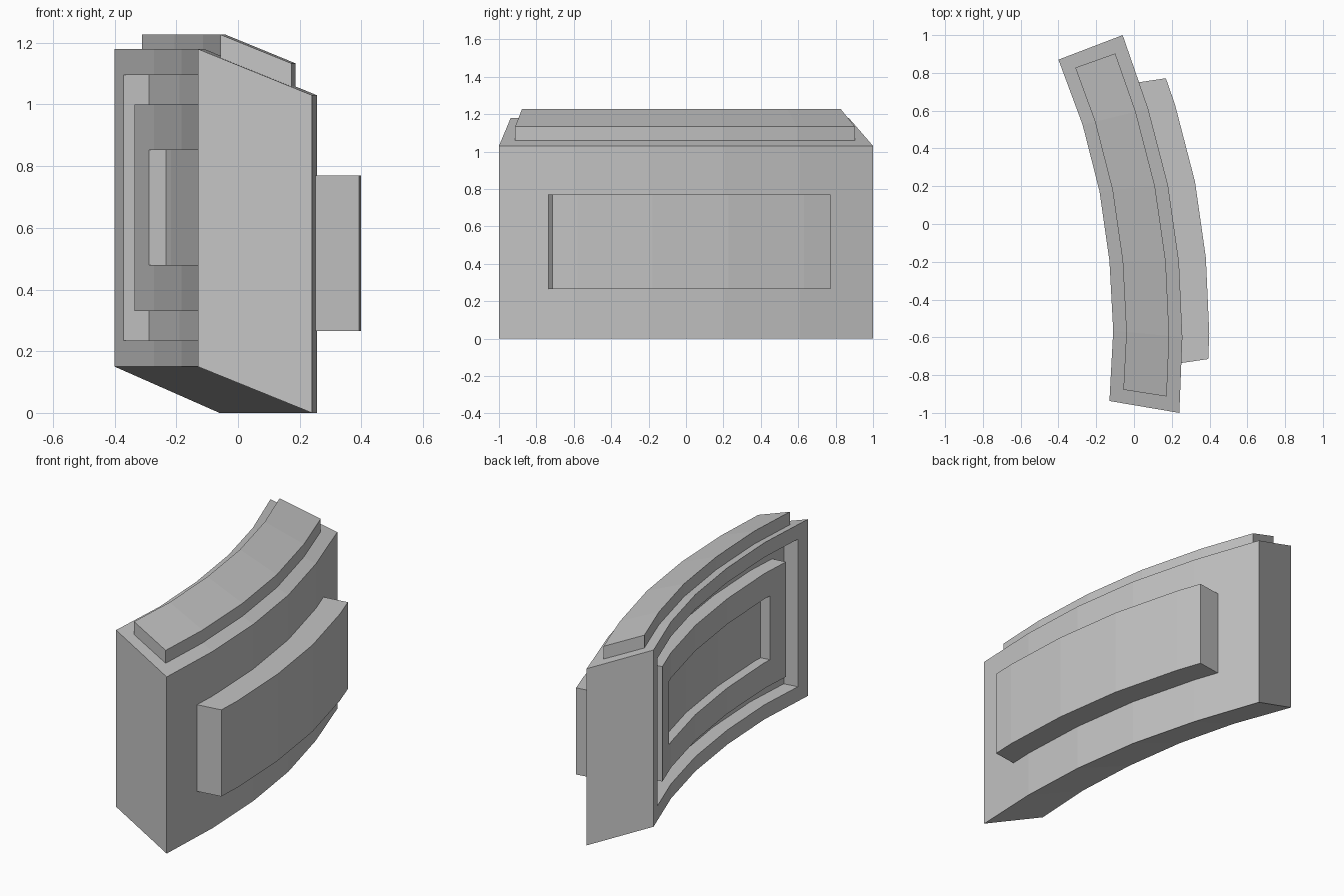
import bpy
import bmesh
from math import radians, cos, sin
from mathutils import Vector

if "Cube" in bpy.data.objects:
    bpy.data.objects.remove(bpy.data.objects["Cube"], do_unlink=True)

grey = bpy.data.materials.new("stone_grey")
grey.use_nodes = True
grey.diffuse_color = (0.55, 0.55, 0.55, 1)
grey.node_tree.nodes["Principled BSDF"].inputs["Base Color"].default_value = (0.55, 0.55, 0.55, 1)

# Plan outlines of the bent wall, from the back end to the front end
OUTER = [Vector(p) for p in [(-0.06, 1.0), (0.075, 0.61), (0.18, 0.205),
                             (0.238, -0.2), (0.256, -0.6), (0.24, -1.0)]]
INNER = [Vector(p) for p in [(-0.4, 0.87), (-0.272, 0.525), (-0.183, 0.175),
                             (-0.13, -0.195), (-0.11, -0.565), (-0.13, -0.937)]]
PUSH = Vector((cos(radians(8.4)), sin(radians(8.4))))
SLOPE = 0.15          # drop of the wall from inner to outer side
WALL_HEIGHT = 1.03


def sample(path, s):
    i = min(int(s), len(path) - 2)
    return path[i].lerp(path[i + 1], s - i)


def stretch(path, start, end):
    """Part of a path between two positions, keeping the bends."""
    steps = [start] + [i for i in range(len(path)) if start < i < end] + [end]
    return [sample(path, s) for s in steps]


def across(t):
    return [a.lerp(b, t) for a, b in zip(INNER, OUTER)]


def block(name, near, far, near_z, far_z):
    """Bent block swept between two plan paths."""
    bm = bmesh.new()
    rings = []
    for a, b in zip(near, far):
        corners = [(a, near_z[0]), (b, far_z[0]), (b, far_z[1]), (a, near_z[1])]
        rings.append([bm.verts.new((p.x, p.y, z)) for p, z in corners])
    for r, q in zip(rings, rings[1:]):
        for k in range(4):
            n = (k + 1) % 4
            bm.faces.new((r[k], r[n], q[n], q[k]))
    bm.faces.new(rings[0])
    bm.faces.new(rings[-1])
    bmesh.ops.recalc_face_normals(bm, faces=bm.faces)
    mesh = bpy.data.meshes.new(name)
    bm.to_mesh(mesh)
    bm.free()
    mesh.materials.append(grey)
    obj = bpy.data.objects.new(name, mesh)
    bpy.context.collection.objects.link(obj)
    return obj


def slab(name, path, start, end, z, depths):
    """Upright slab following a path, pushed straight sideways."""
    line = stretch(path, start, end)
    near, far = ([p + PUSH * d for p in line] for d in depths)
    return block(name, near, far, z, z)


def carve(obj, cutter):
    cutter.hide_render = True
    mod = obj.modifiers.new("recess", "BOOLEAN")
    mod.operation = "DIFFERENCE"
    mod.solver = "EXACT"
    mod.object = cutter
    bpy.context.view_layer.objects.active = obj
    bpy.ops.object.modifier_apply(modifier=mod.name)
    bpy.data.objects.remove(cutter, do_unlink=True)


# Main wall with a framed recess on its inner side
wall = block("wall", INNER, OUTER, (SLOPE, SLOPE + WALL_HEIGHT), (0, WALL_HEIGHT))
carve(wall, slab("wall_cutter", INNER, 0.23, 4.77, (0.235, 1.095), (-0.06, 0.083)))

# Inner panel standing in the recess, with its own shallow recess
panel = slab("inner_panel", INNER, 0.5, 4.5, (0.33, 1.0), (0, 0.09))
carve(panel, slab("panel_cutter", INNER, 0.87, 4.13, (0.48, 0.852), (-0.06, 0.055)))

# Raised plate on the outer side
slab("outer_plate", OUTER, 0.64, 4.34, (0.265, 0.77), (-0.01, 0.144))

# Sloped cap on top
edges = (0.19, 0.81)
near, far = (stretch(across(t), 0.19, 4.81) for t in edges)
near_z, far_z = ([SLOPE + WALL_HEIGHT - SLOPE * t + h for h in (-0.005, 0.075)] for t in edges)
block("top_cap", near, far, near_z, far_z)
